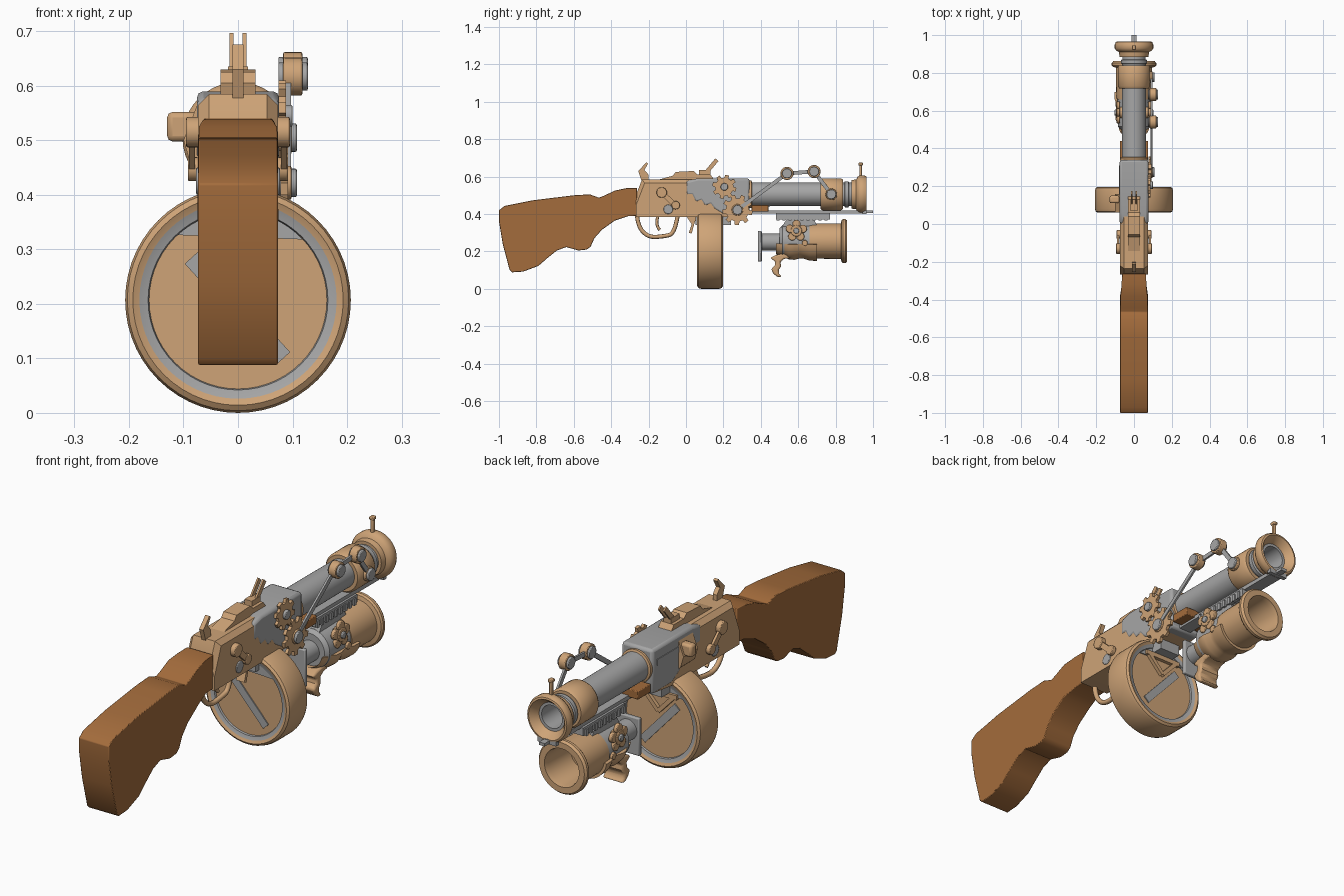
import bpy, bmesh, math
from mathutils import Vector

if "Cube" in bpy.data.objects:
    bpy.data.objects.remove(bpy.data.objects["Cube"])


def material(name, rgb):
    m = bpy.data.materials.new(name)
    m.use_nodes = True
    m.diffuse_color = (*rgb, 1)
    m.node_tree.nodes["Principled BSDF"].inputs["Base Color"].default_value = (*rgb, 1)
    return m


BRASS = material("warm brass", (0.62, 0.37, 0.185))
STEEL = material("grey steel", (0.38, 0.38, 0.38))
WOOD = material("brown wood", (0.37, 0.15, 0.045))


def finish(name, bm, mat, bevel=0):
    bmesh.ops.recalc_face_normals(bm, faces=bm.faces)
    me = bpy.data.meshes.new(name)
    bm.to_mesh(me)
    bm.free()
    ob = bpy.data.objects.new(name, me)
    bpy.context.collection.objects.link(ob)
    me.materials.append(mat)
    if bevel:
        mod = ob.modifiers.new("edge", 'BEVEL')
        mod.width, mod.segments, mod.limit_method = bevel, 2, 'ANGLE'
        mod.angle_limit = math.radians(40)
    bpy.ops.object.select_all(action='DESELECT')
    ob.select_set(True)
    bpy.context.view_layer.objects.active = ob
    bpy.ops.object.shade_smooth_by_angle(angle=math.radians(35))
    return ob


def prism_mesh(pts, lo, hi, axis='x'):
    """Extrude a flat outline: (y, z) along x, or (x, z) along y."""
    bm = bmesh.new()
    place = (lambda u, v: (lo, u, v)) if axis == 'x' else (lambda u, v: (u, lo, v))
    f = bm.faces.new([bm.verts.new(place(u, v)) for u, v in pts])
    ext = bmesh.ops.extrude_face_region(bm, geom=[f])
    step = Vector((hi - lo, 0, 0)) if axis == 'x' else Vector((0, hi - lo, 0))
    bmesh.ops.translate(bm, vec=step, verts=[g for g in ext['geom'] if isinstance(g, bmesh.types.BMVert)])
    return bm


def prism(name, pts, lo, hi, mat, axis='x', bevel=0):
    return finish(name, prism_mesh(pts, lo, hi, axis), mat, bevel)


def box(name, x, y, z, mat, bevel=0):
    pts = [(y[0], z[0]), (y[1], z[0]), (y[1], z[1]), (y[0], z[1])]
    return prism(name, pts, x[0], x[1], mat, bevel=bevel)


def lathe(name, prof, z, mat, start=0, sweep=360, steps=40):
    """Sweep a closed (radius, y) section around a lengthwise axis at height z."""
    bm = bmesh.new()
    a = math.radians(start)
    vs = [bm.verts.new((r * math.cos(a), y, z + r * math.sin(a))) for r, y in prof]
    es = [bm.edges.new((vs[i - 1], vs[i])) for i in range(len(vs))]
    bmesh.ops.spin(bm, geom=vs + es, axis=(0, 1, 0), cent=(0, 0, z), angle=math.radians(sweep), steps=steps)
    bmesh.ops.remove_doubles(bm, verts=bm.verts, dist=1e-5)
    bmesh.ops.holes_fill(bm, edges=bm.edges)
    return finish(name, bm, mat)


def disc(name, y, z, r, x0, x1, mat, n=24):
    pts = [(y + r * math.cos(math.tau * i / n), z + r * math.sin(math.tau * i / n)) for i in range(n)]
    return prism(name, pts, x0, x1, mat, bevel=0.003)


def bar(name, a, b, w, x0, x1, mat, axis='x'):
    a, b = Vector(a), Vector(b)
    n = (b - a).normalized().orthogonal() * w
    return prism(name, [a + n, b + n, b - n, a - n], x0, x1, mat, axis)


def rod(name, pts, r, mat):
    cu = bpy.data.curves.new(name, 'CURVE')
    cu.dimensions, cu.bevel_depth, cu.bevel_resolution, cu.use_fill_caps = '3D', r, 2, True
    s = cu.splines.new('NURBS')
    s.points.add(len(pts) - 1)
    for p, q in zip(s.points, pts):
        p.co = (*q, 1)
    s.use_endpoint_u, s.order_u = True, 3
    cu.materials.append(mat)
    bpy.context.collection.objects.link(bpy.data.objects.new(name, cu))


def gear(name, y, z, r, teeth, x0, x1):
    pts = []
    for i in range(teeth):
        for off, k in ((0, .76), (.4, .76), (.5, 1), (.9, 1)):
            a = math.tau * (i + off) / teeth
            pts.append((y + r * k * math.cos(a), z + r * k * math.sin(a)))
    prism(name, pts, x0, x1, BRASS)


# Shoulder stock
stock = prism("stock", [
    (-1, .42), (-.97, .443), (-.82, .473), (-.6, .5), (-.515, .505), (-.465, .487), (-.44, .497),
    (-.38, .525), (-.32, .538), (-.262, .54), (-.262, .39), (-.31, .388), (-.38, .365), (-.45, .315),
    (-.49, .27), (-.51, .225), (-.53, .21), (-.575, .205), (-.64, .223), (-.69, .205), (-.74, .165),
    (-.79, .122), (-.87, .092), (-.93, .088), (-.943, .1), (-.98, .24), (-1, .36)], -.073, .073, WOOD, bevel=.003)
for v in stock.data.vertices:
    if v.co.y > -.35:
        v.co.x *= .87

# Receiver with chamfered top edges
bm = prism_mesh([(-.268, .385), (-.268, .5), (-.235, .585), (.33, .585), (.33, .4), (.22, .385)], -.073, .073)
top = [e for e in bm.edges if all(v.co.z > .49 for v in e.verts) and e.verts[0].co.x == e.verts[1].co.x]
bmesh.ops.bevel(bm, geom=top, offset=.02, segments=1, affect='EDGES')
finish("receiver", bm, BRASS)
prism("breech_block", [(0, .5), (0, .575), (.06, .59), (.34, .59), (.34, .395), (.2, .395), (.15, .425), (.13, .45),
                       (.1, .44), (.08, .47), (.05, .46), (.03, .5)], -.0755, .0755, STEEL, bevel=.012)
prism("top_plate", [(-.16, .58), (-.07, .605), (-.055, .625), (.04, .63), (.06, .612), (.13, .612), (.15, .585)],
      -.032, .032, BRASS)

# Hammer and rear sight
prism("hammer", [(-.235, .57), (-.2, .57), (-.2, .61), (-.222, .635), (-.203, .67), (-.212, .676), (-.255, .63)],
      -.01, .01, BRASS)
for s in (-1, 1):
    bar("rear_sight_prong", (.09, .6), (.165, .69), .011, s * .012 - .004, s * .012 + .004, BRASS)
box("rear_sight_base", (-.018, .018), (.07, .13), (.6, .635), BRASS)

# Trigger group
rod("trigger_guard", [(0, -.262, .39), (0, -.255, .33), (0, -.2, .275), (0, -.12, .28), (0, -.06, .295), (0, -.045, .39)],
    .011, BRASS)
rod("trigger", [(0, -.15, .39), (0, -.165, .34), (0, -.14, .315)], .008, BRASS)
prism("magazine_catch", [(.0, .39), (.06, .39), (.045, .35), (.03, .295), (.015, .3), (.03, .345)], -.02, .02, BRASS)

# Side levers and pivot plates
for s in (-1, 1):
    disc("lever_pivot", -.13, .515, .028, s * .07, s * .095, BRASS)
    bar("lever_arm", (-.13, .515), (-.055, .445), .013, s * .079, s * .09, BRASS)
    disc("lever_end", -.055, .447, .022, s * .072, s * .092, BRASS)
    disc("pivot_plate", -.095, .425, .025, s * .07, s * .077, STEEL)

# Charging handle on the -x side
box("charging_slot", (-.0785, -.074), (.13, .31), (.515, .54), STEEL)
box("charging_handle", (-.13, -.072), (.11, .15), (.498, .552), BRASS, .01)
prism("handle_bracket", [(-.1, .5), (-.073, .57), (-.073, .44), (-.085, .45)], .06, .16, BRASS, 'y')

# Drum magazine, with grey rings set in both faces
drum = lathe("drum_magazine", [
    (0, .078), (.163, .078), (.165, .07), (.181, .066), (.193, .06), (.203, .067), (.207, .08),
    (.207, .178), (.203, .19), (.193, .197), (.181, .191), (.165, .187), (.163, .179), (0, .179)], .207, BRASS, steps=56)
drum.data.materials.append(STEEL)
for p in drum.data.polygons:
    if .158 < math.hypot(p.center.x, p.center.z - .207) < .182:
        p.material_index = 1
arc = [(.163 * math.cos(math.radians(a)), .207 + .163 * math.sin(math.radians(a))) for a in range(43, 138, 6)]
for y in (.073, .177):
    prism("drum_window", arc, y, y + .007, STEEL, 'y')
    bar("drum_strip", (-.085, .285), (.083, .1), .017, y, y + .007, STEEL, 'y')
for s in (-1, 1):
    bar("drum_brace", (s * .075, .33), (0, .25), .009, .178, .195, BRASS, 'y')
box("drum_brace_top", (-.09, .09), (.178, .195), (.32, .34), BRASS)
box("magazine_well", (-.05, .05), (.05, .24), (.34, .4), STEEL)

# Barrel and muzzle
lathe("barrel", [(.05, .5), (.05, .93), (.062, .93), (.064, .33), (0, .33), (0, .5)], .505, STEEL)
lathe("barrel_root", [(.06, .33), (.073, .335), (.073, .35), (.06, .355)], .505, BRASS)
lathe("barrel_collar", [(.06, .718), (.078, .718), (.086, .73), (.086, .828), (.078, .84), (.06, .84)], .505, BRASS)
lathe("muzzle", [(.052, .885), (.076, .885), (.08, .91), (.094, .918), (.102, .93), (.102, .95), (.096, .964),
                 (.088, .966), (.07, .945), (.052, .91)], .505, BRASS)
lathe("barrel_band", [(.06, .845), (.07, .85), (.07, .868), (.06, .873)], .505, STEEL)
box("front_sight", (-.007, .007), (.927, .941), (.595, .672), BRASS, .003)
box("front_sight_tip", (-.01, .01), (.922, .946), (.66, .674), BRASS, .003)

# Wooden wedge and accessory rail
box("hand_block", (-.075, .075), (.35, .44), (.412, .448), WOOD, .003)
box("rail", (-.03, .03), (.34, .94), (.402, .42), STEEL)
box("rail_tip", (-.014, .014), (.9, 1), (.405, .418), STEEL)
box("rail_cross", (-.045, .045), (.945, .965), (.4, .42), STEEL)
box("rail_mount", (-.04, .04), (.48, .77), (.37, .405), STEEL)
for i in range(9):
    box("rail_rib", (-.046, .046), (.485 + i * .032, .5 + i * .032), (.365, .395), STEEL)
prism("mount_web", [(.5, .31), (.53, .36), (.55, .38), (.68, .38), (.72, .3)], -.035, .035, STEEL)

# Under-barrel launcher
lathe("launcher_core", [(0, .5), (.07, .5), (.085, .515), (.088, .68), (0, .68)], .255, STEEL)
lathe("launcher_neck", [(0, .4), (.045, .4), (.045, .51), (0, .51)], .25, STEEL)
box("launcher_back_plate", (-.055, .055), (.385, .405), (.145, .31), STEEL, .005)
lathe("launcher_tube", [(0, .66), (.091, .66), (.094, .7), (.095, .828), (.112, .832), (.118, .84), (.118, .852),
                        (.11, .862), (.084, .862), (.08, .84), (.08, .69), (0, .69)], .255, BRASS)
lathe("finger_grip", [(.088, .7), (.106, .7), (.104, .66), (.094, .63), (.092, .61), (.1, .58), (.098, .55),
                      (.086, .53), (.08, .5), (.07, .48), (.07, .53)], .255, BRASS, -10, 160, 24)
prism("grip_horn", [(.45, .165), (.48, .18), (.53, .19), (.56, .165), (.525, .16), (.505, .145), (.508, .12),
                    (.495, .1), (.498, .08), (.512, .065), (.49, .062), (.468, .08), (.455, .105), (.475, .125),
                    (.478, .145)], -.05, .05, BRASS, bevel=.008)

# Petal rosettes on both launcher sides
for s in (-1, 1):
    for i in range(5):
        a = math.tau * i / 5 + .3
        disc("rosette_petal", .59 + .037 * math.cos(a), .31 + .037 * math.sin(a), .022, s * .075, s * .092, BRASS, 14)
    disc("rosette_middle", .59, .31, .03, s * .06, s * .096, BRASS)
    disc("rosette_hub", .59, .31, .015, s * .09, s * .104, STEEL, 14)
    disc("launcher_rivet", .635, .245, .016, s * .08, s * .097, BRASS, 14)

# Gears and linkage on the +x side
gear("upper_gear", .205, .545, .065, 8, .074, .088)
gear("lower_gear", .275, .422, .082, 9, .078, .092)
disc("upper_gear_hub", .205, .545, .02, .08, .1, STEEL)
joints = [(.275, .422), (.54, .617), (.685, .627), (.777, .505)]
for a, b in zip(joints, joints[1:]):
    bar("link_arm", a, b, .01, .088, .097, STEEL)
for i, (y, z) in enumerate(joints):
    out = .02 if i in (1, 2) else 0
    disc("joint_ring", y, z, .031 + out * .2, .083, .098 + out, BRASS)
    disc("joint_pin", y, z, .026, .074, .108 + out, STEEL)
